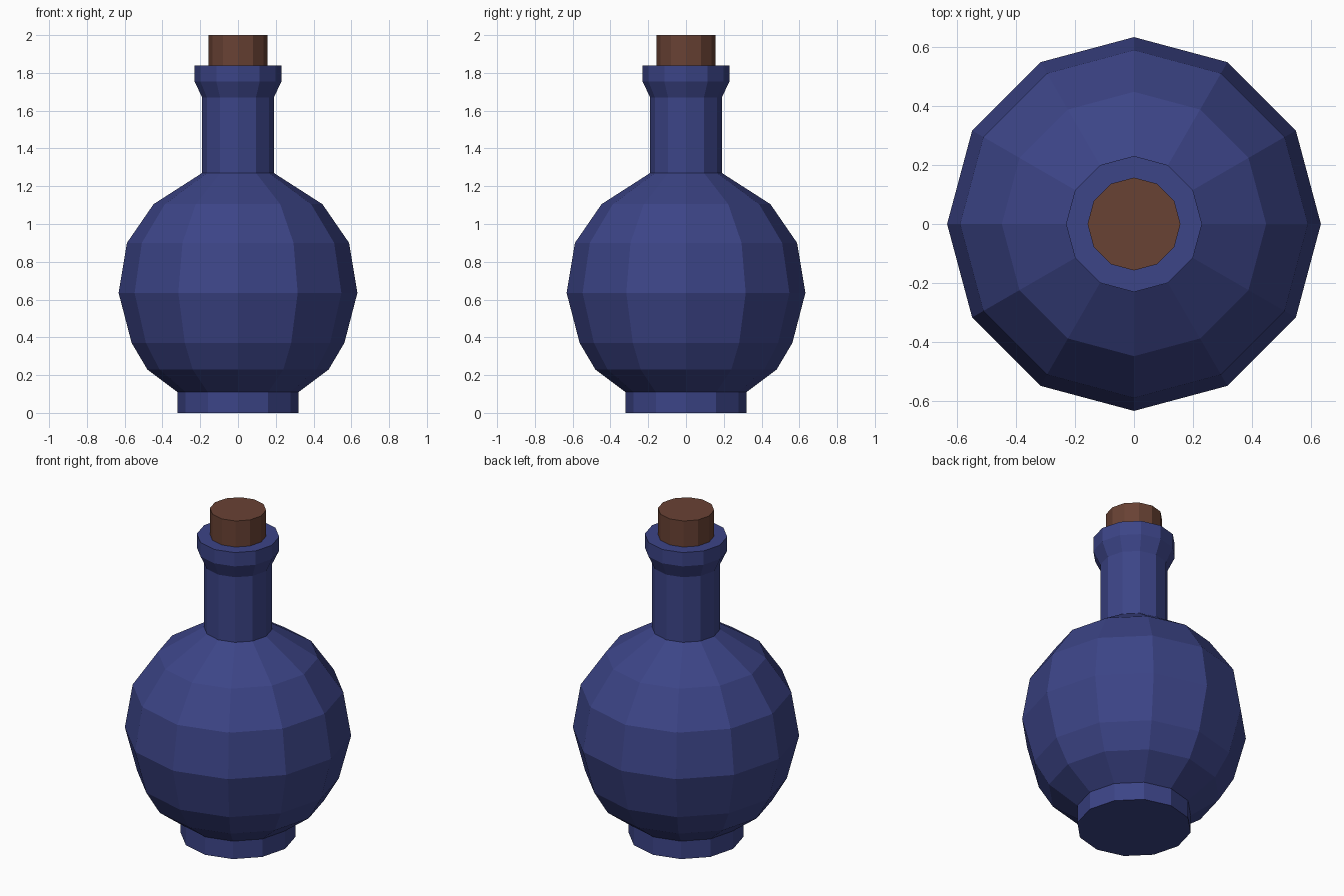
import bpy, bmesh
from math import sin, cos, pi

if "Cube" in bpy.data.objects:
    bpy.data.objects.remove(bpy.data.objects["Cube"])

SIDES = 12


def material(name, color):
    mat = bpy.data.materials.new(name)
    mat.diffuse_color = (*color, 1)
    mat.use_nodes = True
    mat.node_tree.nodes["Principled BSDF"].inputs["Base Color"].default_value = mat.diffuse_color
    return mat


def lathe(name, profile, mat):
    """Revolve (radius, z) points into a closed, flat-faced solid."""
    bm = bmesh.new()
    rings = [[bm.verts.new((r * cos(2 * pi * i / SIDES), r * sin(2 * pi * i / SIDES), z))
              for i in range(SIDES)] for r, z in profile]
    for low, high in zip(rings, rings[1:]):
        for i in range(SIDES):
            j = (i + 1) % SIDES
            bm.faces.new((low[i], low[j], high[j], high[i]))
    bm.faces.new(rings[0][::-1])
    bm.faces.new(rings[-1])
    mesh = bpy.data.meshes.new(name)
    bm.to_mesh(mesh)
    bm.free()
    mesh.materials.append(mat)
    obj = bpy.data.objects.new(name, mesh)
    bpy.context.collection.objects.link(obj)
    return obj


glass = material("blue_glass", (0.045, 0.058, 0.242))
cork = material("cork_brown", (0.141, 0.054, 0.034))

# Bottle: foot, round belly, neck and flared lip
lathe("bottle", [
    (0.32, 0.0), (0.32, 0.11),
    (0.48, 0.23), (0.563, 0.37), (0.632, 0.635), (0.588, 0.90), (0.447, 1.105), (0.19, 1.27),
    (0.19, 1.67), (0.23, 1.755), (0.23, 1.84)], glass)

# Cork stopper pushed into the lip
lathe("stopper", [(0.157, 1.78), (0.157, 2.0)], cork)
